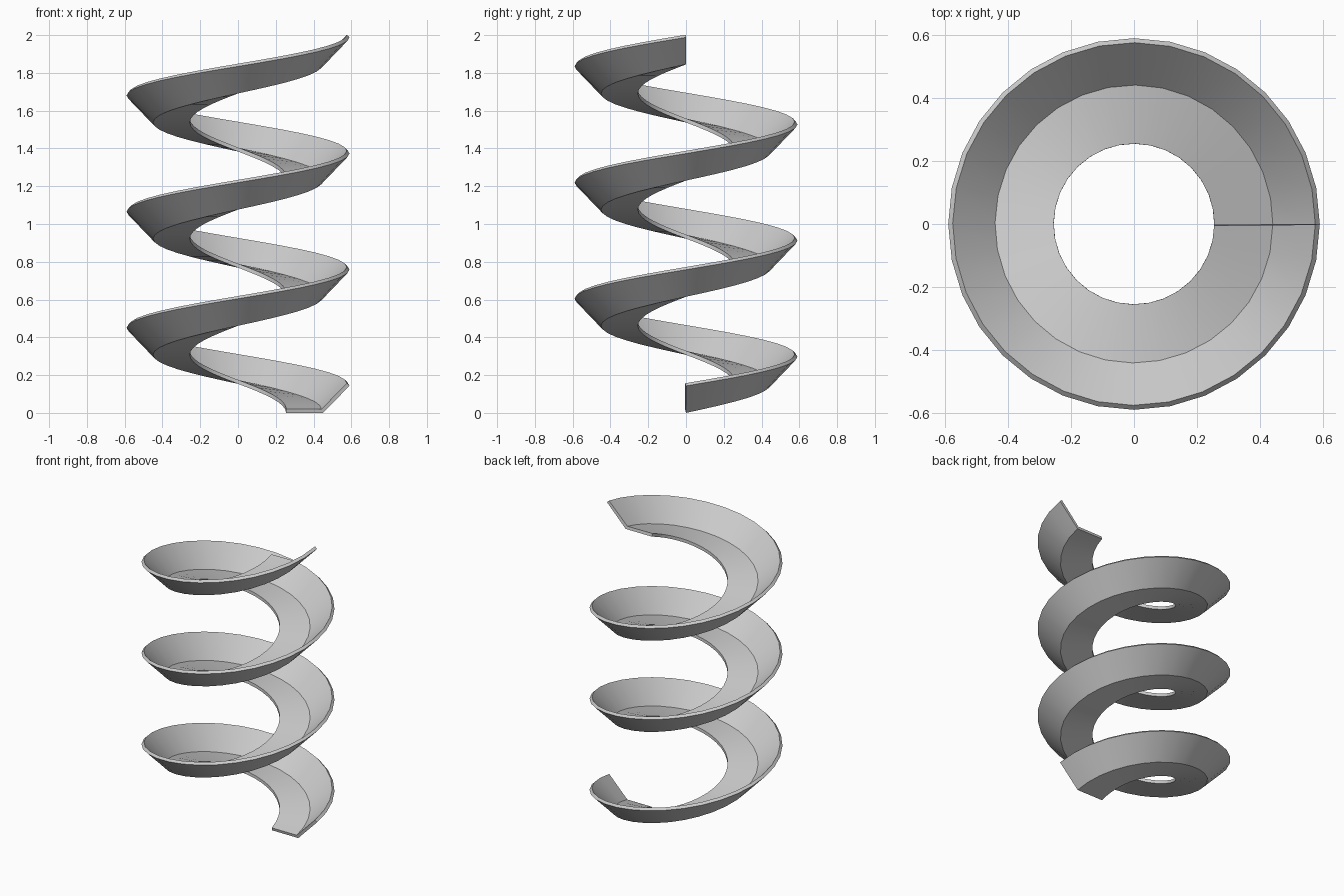
import bpy, math

if "Cube" in bpy.data.objects:
    bpy.data.objects.remove(bpy.data.objects["Cube"])

TURNS, SIDES, PITCH = 3, 32, 0.615

# Lower face of the slide: flat floor and sloping outer wall
profile = [(0.255, 0, 0), (0.45, 0, 0), (0.59, 0, 0.143)]
mesh = bpy.data.meshes.new("spiral_slide")
mesh.from_pydata(profile, [(0, 1), (1, 2)], [])
slide = bpy.data.objects.new("spiral_slide", mesh)
bpy.context.collection.objects.link(slide)
bpy.context.view_layer.objects.active = slide
slide.select_set(True)

# Sweep the profile up three turns
screw = slide.modifiers.new("sweep", 'SCREW')
screw.axis = 'Z'
screw.angle = 2 * math.pi
screw.iterations = TURNS
screw.screw_offset = PITCH
screw.steps = screw.render_steps = SIDES
screw.use_normal_calculate = True
bpy.ops.object.modifier_apply(modifier="sweep")

# Make the floor normals point up so the thickness grows inward
if sum(p.normal.z for p in mesh.polygons) < 0:
    mesh.flip_normals()

# Give the sheet its thickness
solid = slide.modifiers.new("thickness", 'SOLIDIFY')
solid.thickness = 0.02
solid.offset = 1
solid.use_even_offset = True
bpy.ops.object.modifier_apply(modifier="thickness")
bpy.ops.object.shade_smooth_by_angle(angle=math.radians(30))
